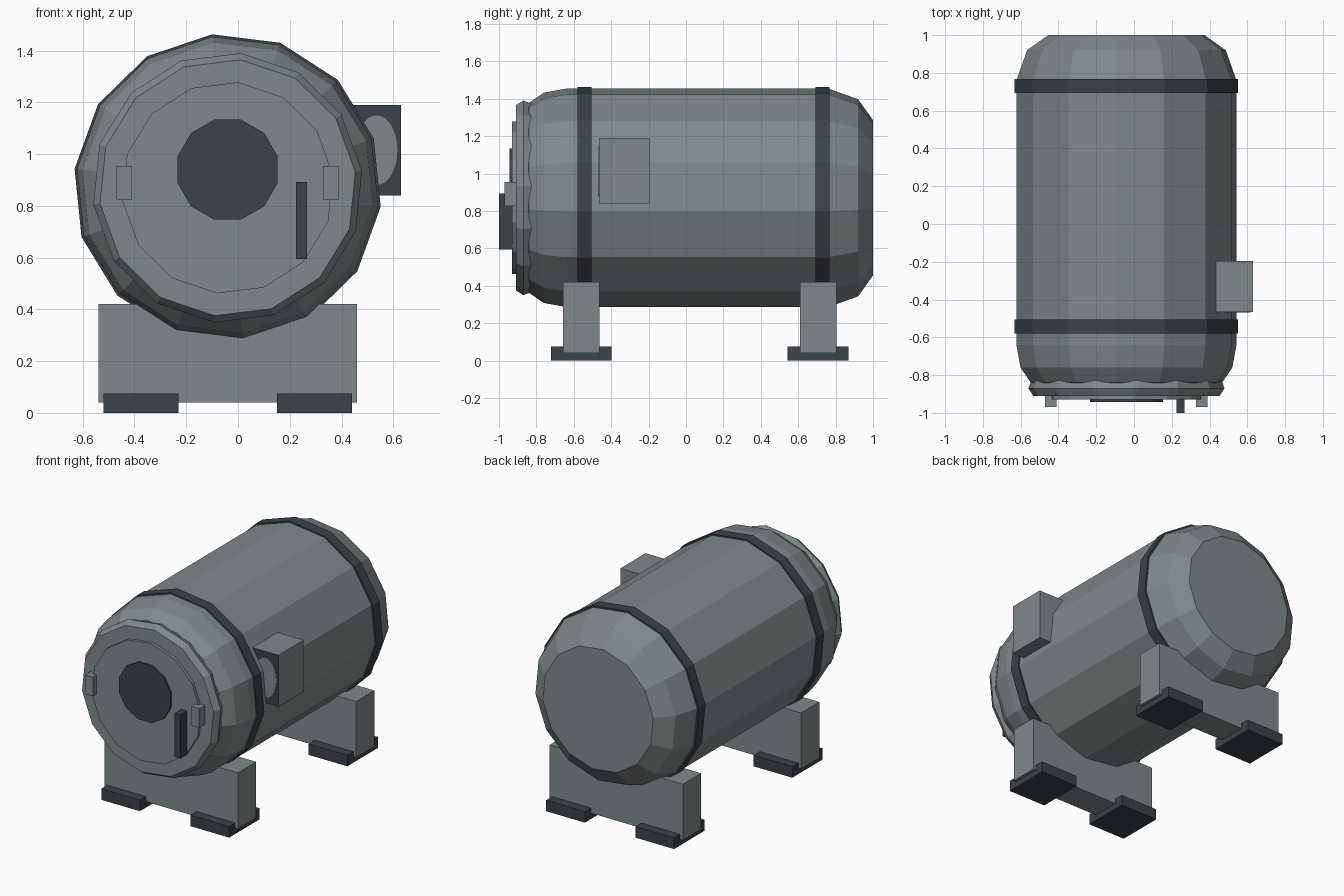
import bpy, bmesh
from math import cos, sin, pi, radians
from mathutils import Vector

cube = bpy.data.objects.get("Cube")
if cube:
    bpy.data.objects.remove(cube, do_unlink=True)


def material(name, rgb):
    m = bpy.data.materials.new(name)
    m.use_nodes = True
    m.diffuse_color = (*rgb, 1)
    m.node_tree.nodes["Principled BSDF"].inputs["Base Color"].default_value = (*rgb, 1)
    return m


GREY = material("steel grey", (0.22, 0.25, 0.26))
DARK = material("dark rubber", (0.045, 0.054, 0.065))
AXIS_X, AXIS_Z = -0.04, 0.87


def finish(name, bm, mats):
    bmesh.ops.recalc_face_normals(bm, faces=bm.faces)
    mesh = bpy.data.meshes.new(name)
    bm.to_mesh(mesh)
    bm.free()
    for m in mats:
        mesh.materials.append(m)
    obj = bpy.data.objects.new(name, mesh)
    bpy.context.collection.objects.link(obj)
    return obj


def lathe(name, profile, mat, sides=14, phase=0.0, centre=(AXIS_X, AXIS_Z), squash=1.0):
    """Capped rings of (y, radius) around a lengthwise axis."""
    bm = bmesh.new()
    rings = []
    for y, r in profile:
        angles = [radians(phase) + 2 * pi * i / sides for i in range(sides)]
        rings.append([bm.verts.new((centre[0] + r * squash * cos(a), y,
                                    centre[1] + r * sin(a))) for a in angles])
    for a, b in zip(rings, rings[1:]):
        for i in range(sides):
            j = (i + 1) % sides
            bm.faces.new((a[i], a[j], b[j], b[i]))
    bm.faces.new(rings[0])
    bm.faces.new(rings[-1])
    return finish(name, bm, [mat])


def box(name, x, y, z, *mats):
    bm = bmesh.new()
    bmesh.ops.create_cube(bm, size=1)
    for v in bm.verts:
        v.co = Vector([(lo + hi) / 2 + c * (hi - lo)
                       for c, (lo, hi) in zip(v.co, (x, y, z))])
    return finish(name, bm, mats)


# Tank with rounded ends
TILT = 95.8
lathe("tank_body", [(-0.86, 0.40), (-0.84, 0.51), (-0.76, 0.565), (-0.64, 0.587),
                    (0.76, 0.587), (0.92, 0.53), (1.0, 0.417)], GREY, phase=TILT)

# Straps and saddle supports with feet
for end, strap_y, leg_y in (("front", -0.542, -0.56), ("back", 0.73, 0.707)):
    lathe(end + "_strap", [(strap_y - 0.037, 0.58), (strap_y - 0.037, 0.596),
                           (strap_y + 0.037, 0.596), (strap_y + 0.037, 0.58)],
          DARK, phase=TILT)
    box(end + "_support", (-0.54, 0.46), (leg_y - 0.098, leg_y + 0.098), (0.04, 0.42), GREY)
    for side, x in (("right", -0.375), ("left", 0.295)):
        box(f"{end}_{side}_foot", (x - 0.145, x + 0.145),
            (leg_y - 0.163, leg_y + 0.163), (0, 0.075), DARK)

# Door ring, door and window
lathe("door_ring", [(-0.80, 0.49), (-0.83, 0.508), (-0.87, 0.523), (-0.91, 0.497)],
      GREY, phase=84.2)
lathe("door", [(-0.89, 0.41), (-0.93, 0.41)], GREY, phase=84.2)
lathe("door_window", [(-0.92, 0.20), (-0.943, 0.20)], DARK,
      sides=12, phase=15, centre=(AXIS_X, 0.94))

# Door clasps and handle
for side, x in (("right", -0.44), ("left", 0.358)):
    box(side + "_clasp", (x - 0.03, x + 0.03), (-0.97, -0.90), (0.825, 0.955), GREY)
box("door_handle", (0.225, 0.267), (-1.0, -0.92), (0.595, 0.893), DARK)

# Control box on the left side, with a dark front panel and oval dial
control = box("control_box", (0.435, 0.63), (-0.465, -0.195), (0.84, 1.19), GREY, DARK)
for face in control.data.polygons:
    face.material_index = int(face.normal.y < -0.9)
lathe("control_dial", [(-0.46, 0.135), (-0.468, 0.135)], GREY,
      sides=32, centre=(0.535, 1.015), squash=0.6)
